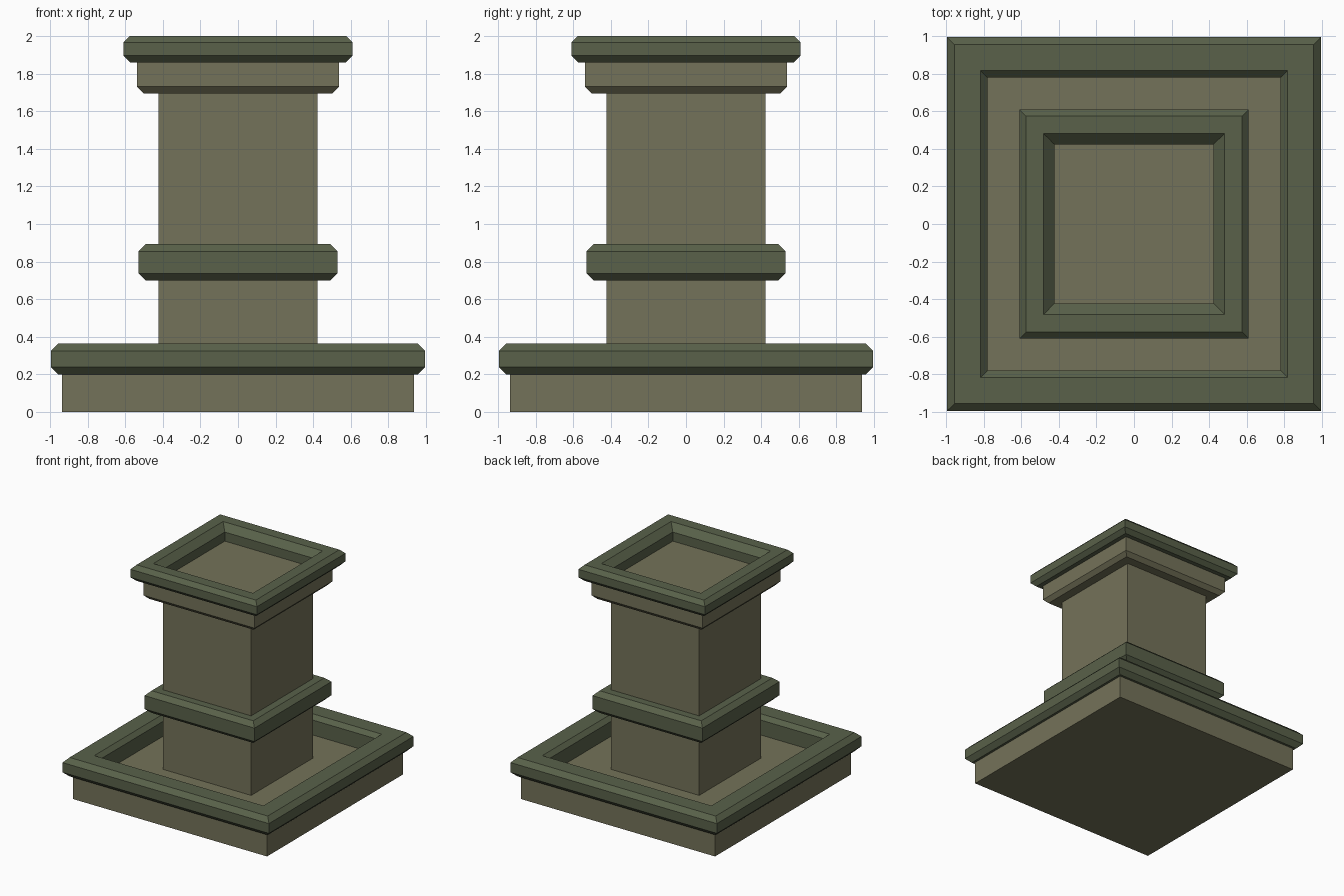
import bpy, bmesh

if "Cube" in bpy.data.objects:
    bpy.data.objects.remove(bpy.data.objects["Cube"])


def material(name, color):
    m = bpy.data.materials.new(name)
    m.diffuse_color = (*color, 1)
    m.use_nodes = True
    m.node_tree.nodes["Principled BSDF"].inputs["Base Color"].default_value = m.diffuse_color
    return m


STONE = material("tan_stone", (0.175, 0.17, 0.1))
TRIM = material("green_trim", (0.1, 0.12, 0.068))


def square_sweep(name, profile, mat, ring=False):
    """Sweep (half_width, z) points round a square; a ring closes the profile on itself."""
    bm = bmesh.new()
    loops = [[bm.verts.new((sx * h, sy * h, z))
              for sx, sy in ((-1, -1), (1, -1), (1, 1), (-1, 1))]
             for h, z in profile]
    pairs = list(zip(loops, loops[1:]))
    if ring:
        pairs.append((loops[-1], loops[0]))
    else:
        bm.faces.new(loops[0])
        bm.faces.new(loops[-1])
    for a, b in pairs:
        for i in range(4):
            j = (i + 1) % 4
            bm.faces.new((a[i], a[j], b[j], b[i]))
    bmesh.ops.recalc_face_normals(bm, faces=bm.faces)
    mesh = bpy.data.meshes.new(name)
    bm.to_mesh(mesh)
    bm.free()
    mesh.materials.append(mat)
    obj = bpy.data.objects.new(name, mesh)
    bpy.context.collection.objects.link(obj)
    return obj


def trim_ring(name, outer, inner, z0, z1, c_out, c_in):
    """Square frame with chamfered outer edges and a chamfered inner top edge."""
    square_sweep(name, [(inner, z0), (outer - c_out, z0), (outer, z0 + c_out),
                        (outer, z1 - c_out), (outer - c_out, z1),
                        (inner + c_in, z1), (inner, z1 - c_in)], TRIM, ring=True)


# Plinth slab and its raised rim
square_sweep("plinth", [(0.935, 0), (0.935, 0.2)], STONE)
trim_ring("plinth_rim", 0.995, 0.78, 0.2, 0.365, 0.04, 0.035)

# Post, standing on the plinth floor
square_sweep("post", [(0.424, 0.2), (0.424, 1.865)], STONE)

# Band round the post
square_sweep("post_band", [(0.49, 0.7), (0.53, 0.738), (0.53, 0.855), (0.49, 0.893)], TRIM)

# Neck below the cap, chamfered underneath
square_sweep("neck", [(0.503, 1.695), (0.536, 1.73), (0.536, 1.86)], STONE)

# Cap frame with recessed centre
trim_ring("cap_rim", 0.61, 0.424, 1.86, 2.0, 0.035, 0.056)
